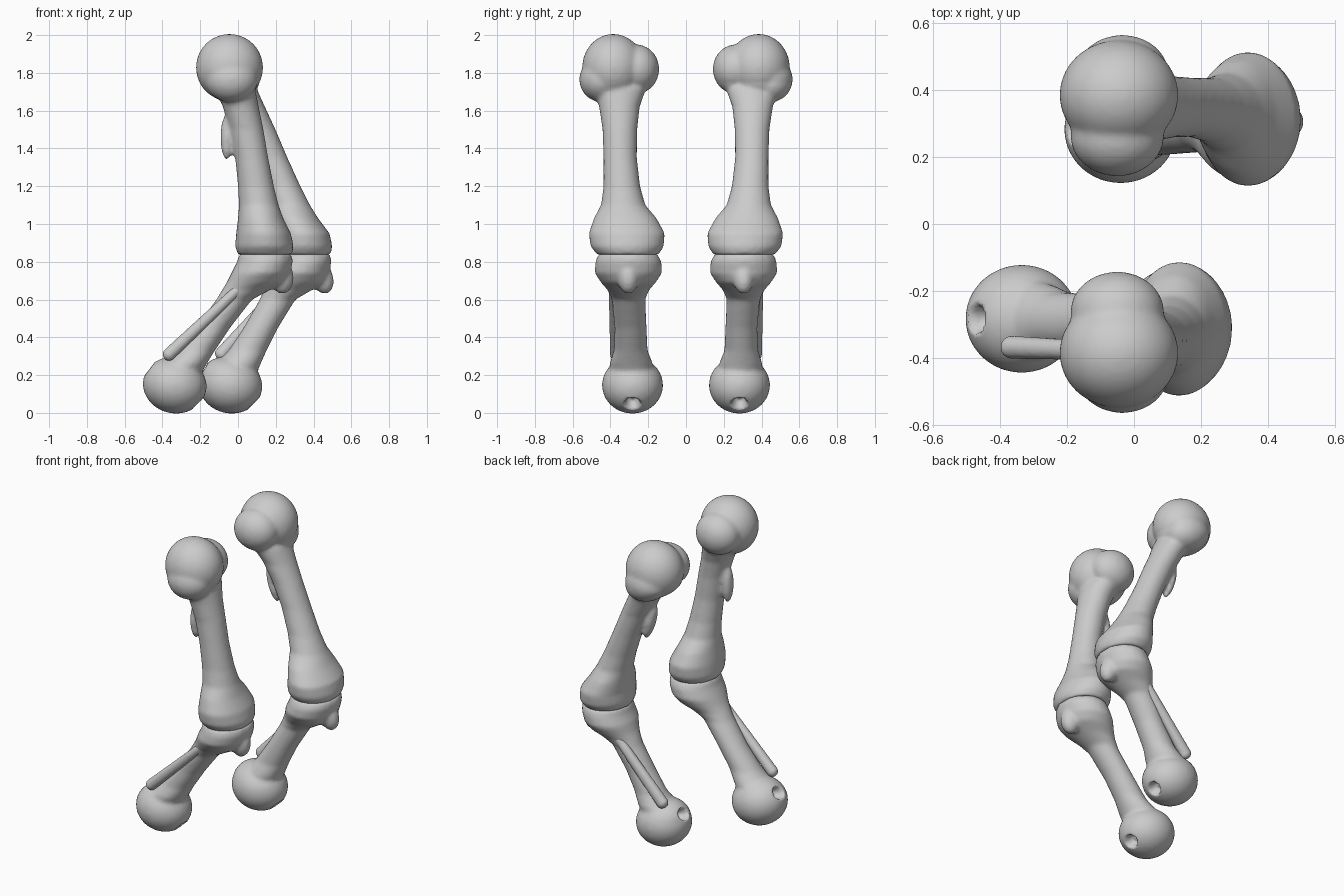
import bpy, bmesh, math
from mathutils import Vector, Matrix

if "Cube" in bpy.data.objects:
    bpy.data.objects.remove(bpy.data.objects["Cube"])


def loft(bm, rings, n=32):
    """Tube through horizontal ellipses given as (z, x0, x1, y0, y1)."""
    loops = []
    for z, x0, x1, y0, y1 in rings:
        loops.append([bm.verts.new(((x0 + x1) / 2 + (x1 - x0) / 2 * math.cos(a),
                                    (y0 + y1) / 2 + (y1 - y0) / 2 * math.sin(a), z))
                      for a in (2 * math.pi * i / n for i in range(n))])
    for a, b in zip(loops, loops[1:]):
        for i in range(n):
            bm.faces.new((a[i], a[(i + 1) % n], b[(i + 1) % n], b[i]))
    bm.faces.new(loops[0][::-1])
    bm.faces.new(loops[-1])


def ball(bm, centre, radii, tilt=0):
    m = Matrix.Translation(centre) @ Matrix.Rotation(tilt, 4, 'Y') @ Matrix.Diagonal((*radii, 1))
    bmesh.ops.create_uvsphere(bm, u_segments=32, v_segments=20, radius=1, matrix=m)


def fuse(bm, voxel=0.012, rounds=6):
    """Melt overlapping solids into one smooth bone mesh."""
    bmesh.ops.recalc_face_normals(bm, faces=bm.faces)
    me = bpy.data.meshes.new("raw")
    bm.to_mesh(me)
    bm.free()
    ob = bpy.data.objects.new("raw", me)
    bpy.context.collection.objects.link(ob)
    rm = ob.modifiers.new("remesh", 'REMESH')
    rm.mode, rm.voxel_size = 'VOXEL', voxel
    sm = ob.modifiers.new("smooth", 'SMOOTH')
    sm.factor, sm.iterations = 0.5, rounds
    out = bpy.data.meshes.new_from_object(ob.evaluated_get(bpy.context.evaluated_depsgraph_get()))
    bpy.data.objects.remove(ob)
    return out


def shift(z):
    """Forward swing of the second leg relative to the first."""
    return (0.205 * min(1, max(0, (1.75 - z) / 0.8))
            + 0.09 * min(1, max(0, (0.75 - z) / 0.55)))


def place(name, me):
    """Near leg as modelled, far leg mirrored across y and swung forward."""
    far = me.copy()
    for v in far.vertices:
        v.co.y *= -1
        v.co.x += shift(v.co.z)
    far.flip_normals()
    for side, mesh in (("right", me), ("left", far)):
        mesh.polygons.foreach_set("use_smooth", [True] * len(mesh.polygons))
        bpy.context.collection.objects.link(bpy.data.objects.new(f"{name}_{side}", mesh))


# Upper leg bone: shaft, knee end, double head
bm = bmesh.new()
loft(bm, [(0.838, 0.00, 0.285, -0.47, -0.145), (0.88, -0.015, 0.295, -0.505, -0.118),
          (0.95, -0.01, 0.28, -0.515, -0.112), (1.03, 0.0, 0.24, -0.488, -0.155),
          (1.10, 0.005, 0.215, -0.45, -0.215), (1.20, 0.0, 0.19, -0.437, -0.243),
          (1.35, -0.015, 0.16, -0.437, -0.26), (1.50, -0.045, 0.135, -0.442, -0.258),
          (1.62, -0.08, 0.11, -0.46, -0.245), (1.72, -0.12, 0.09, -0.49, -0.21)])
ball(bm, (-0.045, -0.385, 1.828), (0.178, 0.165, 0.178))
ball(bm, (-0.035, -0.445, 1.765), (0.14, 0.12, 0.12))
ball(bm, (-0.05, -0.262, 1.82), (0.14, 0.12, 0.13))
# small hanging spur behind the shaft
ball(bm, (-0.06, -0.345, 1.46), (0.033, 0.04, 0.12))
place("upper_leg_bone", fuse(bm))

# Lower leg bone: plateau, front bump, slanted shaft, ankle knob
bm = bmesh.new()
loft(bm, [(0.20, -0.44, -0.20, -0.40, -0.17), (0.26, -0.40, -0.165, -0.405, -0.175),
          (0.33, -0.325, -0.122, -0.382, -0.203), (0.45, -0.225, -0.042, -0.378, -0.208),
          (0.60, -0.115, 0.075, -0.392, -0.215), (0.65, -0.085, 0.17, -0.415, -0.195),
          (0.69, -0.06, 0.245, -0.45, -0.16), (0.74, -0.035, 0.275, -0.483, -0.127),
          (0.80, -0.005, 0.29, -0.48, -0.13), (0.84, 0.005, 0.285, -0.465, -0.15)])
ball(bm, (0.235, -0.305, 0.715), (0.06, 0.055, 0.085))
ball(bm, (-0.335, -0.283, 0.147), (0.17, 0.162, 0.15), 0.2)
tibia = fuse(bm)
# pits on both sides of the ankle
core = Vector((-0.335, -0.283, 0.15))
for dx, dz in ((0.77, -0.64), (-0.84, 0.5)):
    axis = Vector((dx, 0, dz)).normalized()
    for v in tibia.vertices:
        d = v.co - core
        along = d.dot(axis)
        off = (d - axis * along).length
        if along > 0 and off < 0.042:
            v.co -= axis * 0.06 * min(1, 1.6 * (1 - (off / 0.042) ** 2))
place("lower_leg_bone", tibia)

# Thin splint bone beside the lower leg
bm = bmesh.new()
a, b = Vector((0.05, -0.385, 0.70)), Vector((-0.365, -0.368, 0.31))
for i in range(41):
    t = i / 40
    r = 0.027 + 0.009 * t
    bmesh.ops.create_icosphere(bm, subdivisions=2, radius=r,
                               matrix=Matrix.Translation(a.lerp(b, t)))
place("splint_bone", fuse(bm, 0.008, 3))
